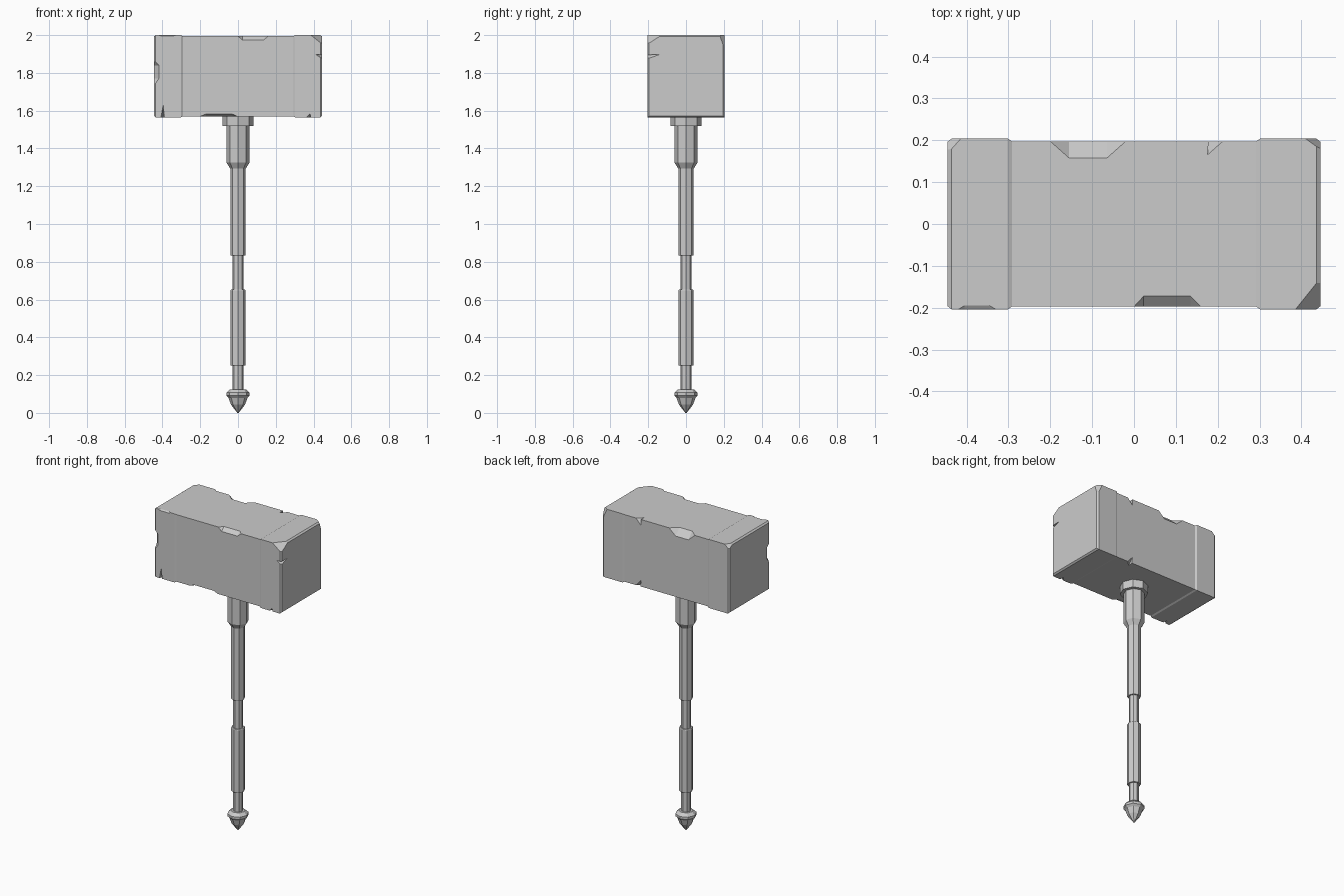
import bpy, bmesh
from math import cos, sin, pi
from mathutils import Vector

if "Cube" in bpy.data.objects:
    bpy.data.objects.remove(bpy.data.objects["Cube"])

CENTRE = Vector((0, 0, 1.7825))
CAP = Vector((0.446, 0.204, 0.2175))    # half size of the end blocks
MID = Vector((0.446, 0.1975, 0.2125))   # half size of the middle block


def make_object(name, bm):
    bmesh.ops.recalc_face_normals(bm, faces=bm.faces)
    mesh = bpy.data.meshes.new(name)
    bm.to_mesh(mesh)
    bm.free()
    obj = bpy.data.objects.new(name, mesh)
    bpy.context.collection.objects.link(obj)
    return obj


def loft(name, rings):
    """Skin a list of equal-length point rings and close both ends."""
    bm = bmesh.new()
    loops = [[bm.verts.new(p) for p in ring] for ring in rings]
    for a, b in zip(loops, loops[1:]):
        n = len(a)
        for i in range(n):
            bm.faces.new((a[i], a[(i + 1) % n], b[(i + 1) % n], b[i]))
    bm.faces.new(loops[0])
    bm.faces.new(loops[-1])
    return make_object(name, bm)


def lathe(name, profile, sides=8):
    return loft(name, [[(r * cos(2 * pi * i / sides), r * sin(2 * pi * i / sides), z)
                        for i in range(sides)] for r, z in profile])


def block_ring(x, hy, hz):
    return [(x, sy * hy, CENTRE.z + sz * hz)
            for sy, sz in ((-1, -1), (1, -1), (1, 1), (-1, 1))]


# Hammer head: middle block with a raised, chamfered block at each end
right = [(0.292, MID.y, MID.z), (0.302, CAP.y, CAP.z),
         (0.436, CAP.y, CAP.z), (0.446, CAP.y - 0.008, CAP.z - 0.008)]
sections = [(-x, y, z) for x, y, z in reversed(right)] + right
head = loft("hammer_head", [block_ring(*s) for s in sections])

# Battle damage cutters, gathered in one mesh
cut = bmesh.new()


def add_hull(points, outward):
    outer = sum(points, Vector()) / len(points) + outward * 0.08
    verts = [cut.verts.new(p) for p in points + [outer]]
    res = bmesh.ops.convex_hull(cut, input=verts)
    junk = [g for g in res["geom_interior"] if isinstance(g, bmesh.types.BMVert)]
    bmesh.ops.delete(cut, geom=junk, context='VERTS')


def corner_chip(signs, depths):
    """Slice off one corner of the head."""
    s = Vector(signs)
    corner = CENTRE + s * CAP
    pts = []
    for k in range(3):
        p = corner.copy()
        p[k] -= s[k] * depths[k]
        pts.append(p)
    add_hull(pts, s)


def edge_notch(axis, signs, half, span, floor, depths):
    """Bite into an edge; one floor value gives a pointed crack."""
    s = Vector(signs)
    base = CENTRE + s * half
    others = [k for k in range(3) if k != axis]

    def at(value):
        p = base.copy()
        p[axis] = value
        return p

    pts = [at(v) for v in span]
    for v in floor:
        for k, d in zip(others, depths):
            p = at(v)
            p[k] -= s[k] * d
            pts.append(p)
    add_hull(pts, s)


# Chipped corners
corner_chip((1, -1, 1), (0.06, 0.075, 0.048))
corner_chip((1, 1, 1), (0.036, 0.026, 0.075))
corner_chip((-1, 1, 1), (0.032, 0.036, 0.03))
# Worn notches
edge_notch(0, (0, 1, 1), MID, (-0.2, -0.02), (-0.155, -0.065), (0.04, 0.04))
edge_notch(0, (0, -1, 1), MID, (0.0, 0.16), (0.023, 0.135), (0.025, 0.022))
edge_notch(0, (0, -1, -1), MID, (-0.2, -0.005), (-0.17, -0.03), (0.03, 0.012))
edge_notch(0, (0, -1, 1), CAP, (-0.42, -0.33), (-0.405, -0.345), (0.009, 0.006))
edge_notch(2, (-1, -1, 0), CAP, (1.73, 1.87), (1.77, 1.84), (0.027, 0.03))
# Cracks
edge_notch(0, (0, 1, 1), MID, (0.185, 0.212), (0.176,), (0.032, 0.04))
edge_notch(0, (0, 1, -1), MID, (0.185, 0.212), (0.178,), (0.035, 0.04))
edge_notch(0, (0, -1, -1), CAP, (-0.408, -0.39), (-0.396,), (0.03, 0.065))
edge_notch(0, (0, -1, -1), CAP, (0.362, 0.385), (0.382,), (0.03, 0.018))
edge_notch(2, (1, -1, 0), CAP, (1.875, 1.895), (1.897,), (0.034, 0.065))

cutter = make_object("damage_cutter", cut)
cutter.hide_render = True
mod = head.modifiers.new("damage", 'BOOLEAN')
mod.operation = 'DIFFERENCE'
mod.solver = 'EXACT'
mod.object = cutter
bpy.context.view_layer.objects.active = head
bpy.ops.object.modifier_apply(modifier=mod.name)
bpy.data.objects.remove(cutter)

# Handle parts, all eight-sided
lathe("head_collar", [(0.082, 1.52), (0.082, 1.58)])
lathe("handle_neck", [(0.04, 1.292), (0.061, 1.325), (0.061, 1.53)])
lathe("handle_core", [(0.029, 0.11), (0.029, 1.3)])
for name, low, high in (("upper_grip", 0.833, 1.3), ("lower_grip", 0.25, 0.652)):
    lathe(name, [(0.038, low), (0.041, low + 0.004), (0.041, high - 0.004), (0.038, high)])
lathe("pommel", [(0.042, 0.125), (0.062, 0.107), (0.062, 0.092), (0.05, 0.08),
                 (0.038, 0.045), (0.004, 0.0)])
